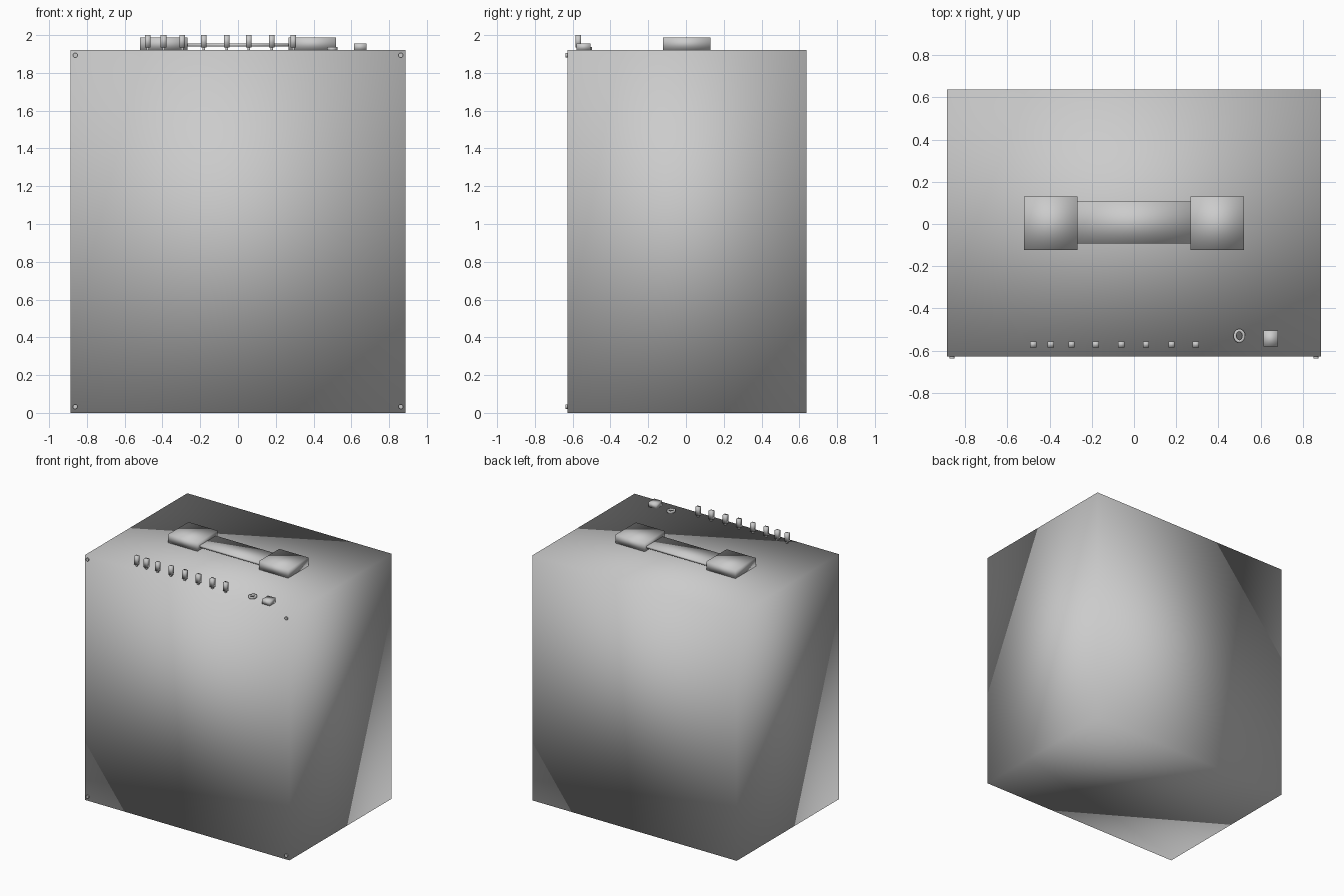
import bpy, bmesh
from math import cos, sin, pi, radians

if "Cube" in bpy.data.objects:
    bpy.data.objects.remove(bpy.data.objects["Cube"])


def finish(name, bm):
    bmesh.ops.recalc_face_normals(bm, faces=bm.faces)
    for f in bm.faces:
        f.smooth = True
    me = bpy.data.meshes.new(name)
    bm.to_mesh(me)
    bm.free()
    ob = bpy.data.objects.new(name, me)
    bpy.context.collection.objects.link(ob)
    return ob


def box(name, x0, x1, y0, y1, z0, z1):
    bm = bmesh.new()
    bmesh.ops.create_cube(bm, size=1)
    for v in bm.verts:
        v.co = ((x0 + x1) / 2 + v.co.x * (x1 - x0),
                (y0 + y1) / 2 + v.co.y * (y1 - y0),
                (z0 + z1) / 2 + v.co.z * (z1 - z0))
    return finish(name, bm)


def oval_ring(name, x, y, z0, z1, outer, inner, n=16):
    # rectangular section swept around an oval
    bm = bmesh.new()
    section = [(outer, z0), (outer, z1), (inner, z1), (inner, z0)]
    rings = [[bm.verts.new((x + r[0] * cos(2 * pi * i / n), y + r[1] * sin(2 * pi * i / n), z))
              for r, z in section] for i in range(n)]
    for i in range(n):
        a, b = rings[i], rings[(i + 1) % n]
        for j in range(4):
            k = (j + 1) % 4
            bm.faces.new((a[j], b[j], b[k], a[k]))
    return finish(name, bm)


TOP = 1.921

# Cabinet
box("cabinet", -0.886, 0.886, -0.628, 0.637, 0, TOP)

# Carry handle: two end caps and a thin strap held just above the top
for side, s in (("left", -1), ("right", 1)):
    xa, xb = sorted((s * 0.267, s * 0.52))
    box("handle_cap_" + side, xa, xb, -0.122, 0.13, TOP, 1.987)
box("handle_strap", -0.275, 0.275, -0.092, 0.107, 1.94, 1.956)

# Row of control knobs on thin stems
for i, x in enumerate((-0.478, -0.394, -0.296, -0.181, -0.06, 0.057, 0.178, 0.293)):
    box(f"knob_{i + 1}", x - 0.015, x + 0.015, -0.584, -0.556, 1.935, 2.0)
    box(f"knob_stem_{i + 1}", x - 0.007, x + 0.007, -0.577, -0.563, TOP - 0.005, 1.936)

# Input socket and power switch
oval_ring("input_socket", 0.499, -0.53, TOP - 0.002, 1.936, (0.028, 0.033), (0.014, 0.019))
box("power_switch", 0.613, 0.681, -0.58, -0.505, TOP - 0.002, 1.956)

# Corner screws on the front
for i, (x, z) in enumerate([(sx, sz) for sx in (-0.862, 0.862) for sz in (0.033, 1.893)]):
    bpy.ops.mesh.primitive_cylinder_add(vertices=12, radius=0.0125, depth=0.013,
                                        location=(x, -0.6305, z), rotation=(radians(90), 0, 0))
    bpy.context.object.name = f"corner_screw_{i + 1}"
    bpy.ops.object.shade_smooth_by_angle()
